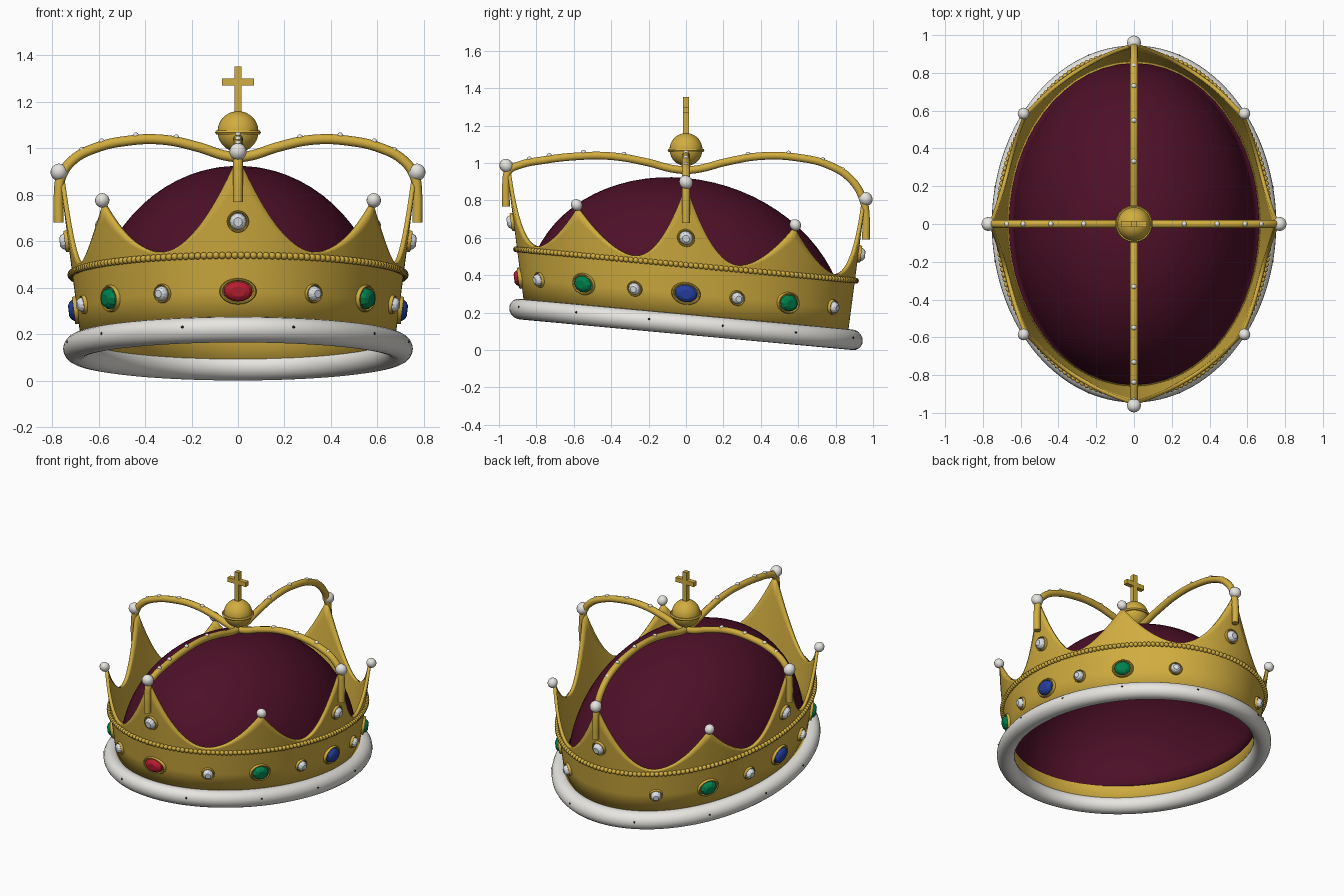
import bpy, bmesh, math
from mathutils import Matrix, Vector

if "Cube" in bpy.data.objects:
    bpy.data.objects.remove(bpy.data.objects["Cube"])

SLOPE = 0.092                                   # crown sits lower at the back
SHEAR = Matrix(((1, 0, 0, 0), (0, 1, 0, 0), (0, -SLOPE, 1, 0), (0, 0, 0, 1)))
rad = math.radians


def material(name, r, g, b):
    m = bpy.data.materials.new(name)
    m.diffuse_color = (r, g, b, 1)
    m.use_nodes = True
    m.node_tree.nodes["Principled BSDF"].inputs["Base Color"].default_value = m.diffuse_color
    return m


GOLD = material("gold", 0.64, 0.42, 0.05)
FUR = material("white_fur", 0.83, 0.82, 0.78)
PEARL = material("pearl", 0.84, 0.82, 0.78)
VELVET = material("velvet", 0.075, 0.005, 0.021)
RED = material("red_gem", 0.48, 0.012, 0.03)
BLUE = material("blue_gem", 0.018, 0.05, 0.36)
GREEN = material("green_gem", 0.0, 0.22, 0.075)
CLEAR = material("clear_gem", 0.72, 0.75, 0.80)
BLACK = material("black_spot", 0.01, 0.01, 0.01)


def finish(bm, name, mat, angle=40, shear=True):
    """Turn a bmesh into a shaded object, leaning it with the crown."""
    if shear:
        bm.transform(SHEAR)
    me = bpy.data.meshes.new(name)
    bm.to_mesh(me)
    bm.free()
    me.materials.append(mat)
    ob = bpy.data.objects.new(name, me)
    bpy.context.collection.objects.link(ob)
    smooth(ob, angle)
    return ob


def smooth(ob, angle):
    bpy.ops.object.select_all(action='DESELECT')
    ob.select_set(True)
    bpy.context.view_layer.objects.active = ob
    if angle:
        bpy.ops.object.shade_smooth_by_angle(angle=rad(angle))


def oval(a, b, th, z):
    """Point of an oval in the direction th."""
    r = 1 / math.sqrt((math.cos(th) / a) ** 2 + (math.sin(th) / b) ** 2)
    return Vector((r * math.cos(th), r * math.sin(th), z))


def wall(th, z, off=0.0):
    """Point on the outer face of the flared band."""
    a = 0.68 + 0.13 * (z - 0.2) + off
    return oval(a, a + 0.19, th, z)


def loft(bm, rings, closed=False):
    """Skin closed rings of points, one above the other."""
    vs = [[bm.verts.new(p) for p in ring] for ring in rings]
    pairs = list(zip(vs, vs[1:])) + ([(vs[-1], vs[0])] if closed else [])
    for lo, hi in pairs:
        n = len(lo)
        for i in range(n):
            j = (i + 1) % n
            bm.faces.new((lo[i], lo[j], hi[j], hi[i]))
    return vs


def spheres(name, items, mat, u=16, v=10, shear=True):
    bm = bmesh.new()
    for p, r in items:
        bmesh.ops.create_uvsphere(bm, u_segments=u, v_segments=v, radius=r,
                                  matrix=Matrix.Translation(p))
    return finish(bm, name, mat, 80, shear)


N = 256
ANG = [2 * math.pi * i / N for i in range(N)]


# Gold band with four tall and four short points
def top_height(i):
    step = N // 8
    k = round(i / step)
    t = abs(i - k * step) / (step / 2)
    tip = 0.88 if k % 2 == 0 else 0.705
    return 0.478 + (tip - 0.478) * (1 - t) ** (2.1 if k % 2 == 0 else 1.8)


bm = bmesh.new()
rows = [[wall(a, z) for a in ANG] for z in (0.15, 0.3, 0.455)]
for f in (0.25, 0.5, 0.75, 1):
    rows.append([wall(a, 0.455 + f * (top_height(i) - 0.455)) for i, a in enumerate(ANG)])
loft(bm, rows)
band = finish(bm, "gold_band", GOLD)
mod = band.modifiers.new("thickness", 'SOLIDIFY')
mod.thickness = 0.02
mod.offset = -1

# Fur roll round the bottom
bm = bmesh.new()
loft(bm, [[oval(0.698 + 0.055 * math.cos(c), 0.89 + 0.055 * math.cos(c), a,
                0.137 + 0.055 * math.sin(c)) for a in ANG[::2]]
          for c in [2 * math.pi * k / 20 for k in range(20)]], closed=True)
finish(bm, "fur_trim", FUR, 60)
spheres("fur_spots", [(oval(0.75, 0.942, rad(15 + 30 * k), 0.148), 0.006) for k in range(12)],
        BLACK, 8, 6)

# Velvet cap
bm = bmesh.new()
rings = [[oval(0.662, 0.852, a, 0.255) for a in ANG[::4]]]
for k in range(1, 18):
    e = rad(5 * k)
    rings.append([oval(0.645 * math.cos(e), 0.855 * math.cos(e), a, 0.2 + 0.72 * math.sin(e))
                  for a in ANG[::4]])
vs = loft(bm, rings)
apex = bm.verts.new((0, 0, 0.92))
for p, q in zip(vs[-1], vs[-1][1:] + vs[-1][:1]):
    bm.faces.new((p, q, apex))
finish(bm, "velvet_cap", VELVET, 80)

# Rope of beads, evenly spaced along the band
path = [wall(a, 0.455, 0.006) for a in ANG] + [wall(0, 0.455, 0.006)]
total = sum((q - p).length for p, q in zip(path, path[1:]))
count, beads, run = 190, [], 0.0
for p, q in zip(path, path[1:]):
    d = (q - p).length
    while len(beads) < count and len(beads) * total / count < run + d:
        beads.append((p.lerp(q, (len(beads) * total / count - run) / d), 0.0155))
    run += d
spheres("bead_rope", beads, GOLD, 8, 6)

# Pearls on the points
spheres("tall_point_pearls", [(wall(rad(90 * k), 0.897), 0.037) for k in range(4)], PEARL)
spheres("short_point_pearls", [(wall(rad(45 + 90 * k), 0.722), 0.031) for k in range(4)], PEARL)


# Gems in gold settings
def lathe(bm, profile, n, mat):
    rings = [[mat @ Vector((r * math.cos(2 * math.pi * i / n), r * math.sin(2 * math.pi * i / n), z))
              for i in range(n)] for r, z in profile]
    bm.faces.new(loft(bm, rings)[-1])


def gems(name, mat, degrees, z, w, h, n=12):
    settings, stones = bmesh.new(), bmesh.new()
    for d in degrees:
        p = wall(rad(d), z)
        a = 0.68 + 0.13 * (z - 0.2)
        nor = Vector((p.x / a ** 2, p.y / (a + 0.19) ** 2, 0)).normalized()
        nor = (nor + Vector((0, 0, -0.13))).normalized()
        tan = Vector((-nor.y, nor.x, 0)).normalized()
        up = nor.cross(tan)
        m = Matrix((tan * w, up * h, nor * 0.03)).transposed().to_4x4()
        m.translation = p
        lathe(settings, [(1, -0.6), (1, 0.3), (0.95, 0.5), (0.87, 0.5), (0.8, 0.2)], 28, m)
        lathe(stones, [(0.78, 0.1), (0.76, 0.55), (0.62, 0.95), (0.4, 1.2)], n, m)
    finish(settings, name + "_settings", GOLD)
    finish(stones, name, mat, 0)


gems("red_front_gem", RED, [-90], 0.303, 0.08, 0.056, 16)
gems("blue_side_gems", BLUE, [0, 180], 0.303, 0.078, 0.06, 16)
gems("green_gems", GREEN, [45, 135, 225, 315], 0.303, 0.068, 0.058, 10)
gems("small_clear_gems", CLEAR, [22.5 + 45 * k for k in range(8)], 0.303, 0.041, 0.041)
gems("point_clear_gems", CLEAR, [0, 90, 180, 270], 0.6, 0.047, 0.047)

# Arches: (fraction of reach, height, share of the lean)
ARCH = [(1, 0.68, 1), (1, 0.8, 1), (0.985, 0.88, 0.9), (0.92, 0.95, 0.5), (0.8, 1.0, 0.2),
        (0.62, 1.032, 0.05), (0.42, 1.037, 0), (0.22, 1.005, 0), (0.08, 0.97, 0), (0, 0.96, 0)]


def arch_point(k, f, z, w):
    x, y = ((0.772, 0), (0, 0.962), (-0.772, 0), (0, -0.962))[k]
    return Vector((x * f, y * f, z - SLOPE * y * f * w))


studs = []
for k, side in enumerate(("right", "back", "left", "front")):
    cu = bpy.data.curves.new(side + "_arch", 'CURVE')
    cu.dimensions = '3D'
    cu.bevel_depth = 0.0215
    cu.bevel_resolution = 3
    cu.use_fill_caps = True
    cu.resolution_u = 8
    sp = cu.splines.new('BEZIER')
    sp.bezier_points.add(len(ARCH) - 1)
    for bp, row in zip(sp.bezier_points, ARCH):
        bp.co = arch_point(k, *row)
        bp.handle_left_type = bp.handle_right_type = 'AUTO'
    cu.materials.append(GOLD)
    ob = bpy.data.objects.new(side + "_arch", cu)
    bpy.context.collection.objects.link(ob)
    smooth(ob, 0)
    bpy.ops.object.convert(target='MESH')
    smooth(bpy.context.object, 50)
    # studs sit on top of the arch
    for f in (0.345, 0.57, 0.76, 0.87, 0.965):
        for p, q in zip(ARCH[1:], ARCH[2:]):
            if q[0] <= f < p[0]:
                t = (p[0] - f) / (p[0] - q[0])
                row = [u + (v - u) * t for u, v in zip(p, q)]
                studs.append((arch_point(k, *row) + Vector((0, 0, 0.021)), 0.014))
spheres("arch_studs", studs, PEARL, 10, 8, False)

# Orb with a belt, and the cross above
spheres("orb", [(Vector((0, 0, 1.072)), 0.088)], GOLD, 32, 20, False)
bm = bmesh.new()
loft(bm, [[oval(r, r, a, z) for a in ANG[::6]] for r, z in
          ((0.08, 1.06), (0.094, 1.06), (0.099, 1.068), (0.094, 1.076), (0.08, 1.076))])
finish(bm, "orb_belt", GOLD, 40, False)
bm = bmesh.new()
for size, z in (((0.03, 0.03, 0.21), 1.247), ((0.136, 0.03, 0.03), 1.285)):
    bmesh.ops.create_cube(bm, size=1, matrix=Matrix.Translation((0, 0, z)) @ Matrix.Diagonal((*size, 1)))
finish(bm, "cross", GOLD, 0, False)
